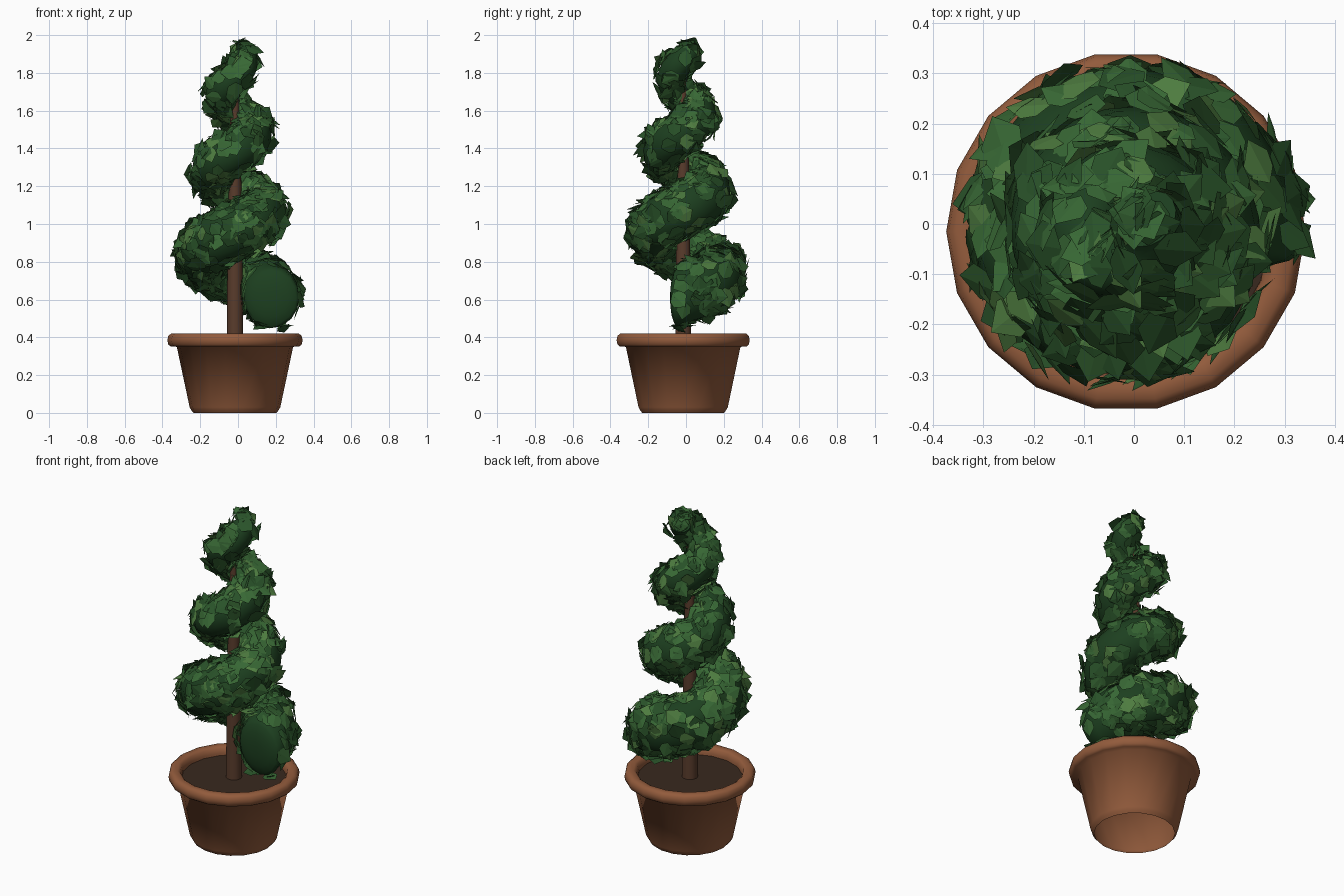
import bpy, bmesh, math, random
from mathutils import Vector, Matrix

if "Cube" in bpy.data.objects:
    bpy.data.objects.remove(bpy.data.objects["Cube"])

random.seed(4)
CX, CY = -0.016, -0.015
START, TURNS = -0.025, 3.09


def material(name, rgb):
    m = bpy.data.materials.new(name)
    m.diffuse_color = (*rgb, 1)
    m.use_nodes = True
    m.node_tree.nodes["Principled BSDF"].inputs["Base Color"].default_value = m.diffuse_color
    return m


def finish(name, bm, mats, smooth=40):
    me = bpy.data.meshes.new(name)
    bm.to_mesh(me)
    bm.free()
    ob = bpy.data.objects.new(name, me)
    bpy.context.collection.objects.link(ob)
    for m in mats:
        me.materials.append(m)
    if smooth:
        bpy.ops.object.select_all(action='DESELECT')
        ob.select_set(True)
        bpy.context.view_layer.objects.active = ob
        bpy.ops.object.shade_smooth_by_angle(angle=math.radians(smooth))
    return ob


def loft(bm, rings, caps=True):
    loops = [[bm.verts.new(p) for p in r] for r in rings]
    n = len(loops[0])
    for a, b in zip(loops, loops[1:]):
        for i in range(n):
            j = (i + 1) % n
            bm.faces.new((a[i], a[j], b[j], b[i]))
    if caps:
        bm.faces.new(loops[0][::-1])
        bm.faces.new(loops[-1])
        bmesh.ops.recalc_face_normals(bm, faces=bm.faces)


def lathe(name, profile, n, mat, smooth=40, caps=True):
    bm = bmesh.new()
    loft(bm, [[(CX + r * math.cos(2 * math.pi * i / n),
                CY + r * math.sin(2 * math.pi * i / n), z) for i in range(n)]
              for r, z in profile], caps)
    return finish(name, bm, [mat], smooth)


terracotta = material("terracotta", (0.29, 0.105, 0.045))
earth = material("earth", (0.04, 0.022, 0.013))
bark = material("bark", (0.10, 0.045, 0.025))
core_green = material("core_green", (0.012, 0.05, 0.014))
greens = [material("leaf_dark", (0.022, 0.085, 0.022)),
          material("leaf_mid", (0.038, 0.135, 0.034)),
          material("leaf_light", (0.075, 0.20, 0.05))]

# Open-bottomed pot with rounded rim, soil and trunk
lathe("pot", [(0.220, 0), (0.231, 0.014), (0.24, 0.03), (0.308, 0.35), (0.340, 0.351),
              (0.353, 0.362), (0.358, 0.385), (0.353, 0.408), (0.338, 0.42), (0.308, 0.42),
              (0.294, 0.41), (0.286, 0.385), (0.285, 0.36)], 18, terracotta, 100, False)
lathe("soil", [(0.286, 0.362), (0.286, 0.372)], 18, earth)
lathe("trunk", [(0.044, 0.36), (0.040, 0.8), (0.032, 1.3), (0.018, 1.87)], 10, bark)


# Spiral centre line: position and tube radius at t turns
def centre(t):
    r = 0.195 - 0.047 * t
    a = 2 * math.pi * t
    return Vector((CX + r * math.cos(a), CY + r * math.sin(a),
                   0.622 + 0.465 * t - 0.0162 * t * t))


def tube_radius(t):
    return 0.147 - 0.0272 * t


# Sections stand upright at the foot and turn square to the path higher up
def frame(t):
    tan = (centre(t + 0.01) - centre(t - 0.01)).normalized()
    tan.z *= max(0, min(1, t / 0.4))
    tan.normalize()
    a = 2 * math.pi * t
    out = Vector((math.cos(a), math.sin(a), 0))
    out = (out - tan * out.dot(tan)).normalized()
    return tan, out, tan.cross(out)


def surface(t, phi, scale=1.0, push=0.0):
    tan, out, up = frame(t)
    n = out * math.cos(phi) + up * math.sin(phi)
    p = centre(t) + tan * push + scale * tube_radius(t) * (
        out * math.cos(phi) + up * 1.08 * math.sin(phi))
    return p, n, tan


# Dark inner body of the hedge, with a shallow domed foot
def ring(t, scale=1.0, push=0.0):
    return [surface(t, 2 * math.pi * i / 16, scale, push)[0] for i in range(16)]


bm = bmesh.new()
loft(bm, [ring(START, s, p) for s, p in ((0.3, -0.034), (0.65, -0.026), (0.9, -0.012))]
     + [ring(START + (TURNS - START) * k / 72) for k in range(73)])
finish("foliage_core", bm, [core_green], 70)


# Leaves: pointed, slightly folded blades laid over the body
def add_leaf(bm, p, n, d, size, tilt):
    side = d.cross(n).normalized()
    m = Matrix.Rotation(tilt, 3, side)
    d, n = m @ d, m @ n
    w = size * random.uniform(0.36, 0.46)

    def pt(x, y, z):
        return bm.verts.new(p + side * x * w + d * (y - 0.45) * size + n * z * size)
    base, tip = pt(0, 0, 0), pt(0, 1, 0)
    mat = random.choices((0, 1, 2), (4, 5, 1.5))[0]
    for s in (-1, 1):
        f = bm.faces.new([base, pt(s * 0.85, 0.25, -0.05), pt(s, 0.58, -0.05), tip][::s])
        f.material_index = mat


bm = bmesh.new()
count = 0
while count < 1100:
    t = random.uniform(START, TURNS)
    # keep leaf density even as the tube shrinks
    if random.random() > (tube_radius(t) / 0.15) * (0.25 + 0.75 * (1 - t / 4)):
        continue
    p, n, tan = surface(t, random.uniform(0, 2 * math.pi))
    d = Matrix.Rotation(random.uniform(0, 2 * math.pi), 3, n) @ tan
    add_leaf(bm, p + n * random.uniform(0.006, 0.022), n, d,
             random.uniform(0.08, 0.115), random.uniform(0, 0.46))
    count += 1
# Tuft closing the upper end
tan, out, up = frame(TURNS)
for k in range(16):
    n = (tan + 0.9 * Vector([random.uniform(-1, 1) for _ in range(3)])).normalized()
    d = Matrix.Rotation(random.uniform(0, 6.28), 3, n) @ n.orthogonal().normalized()
    add_leaf(bm, centre(TURNS) + n * 0.06, n, d, 0.095, random.uniform(0, 0.4))
for v in bm.verts:
    v.co.z = min(v.co.z, 2.0)
finish("leaves", bm, greens, 0)
